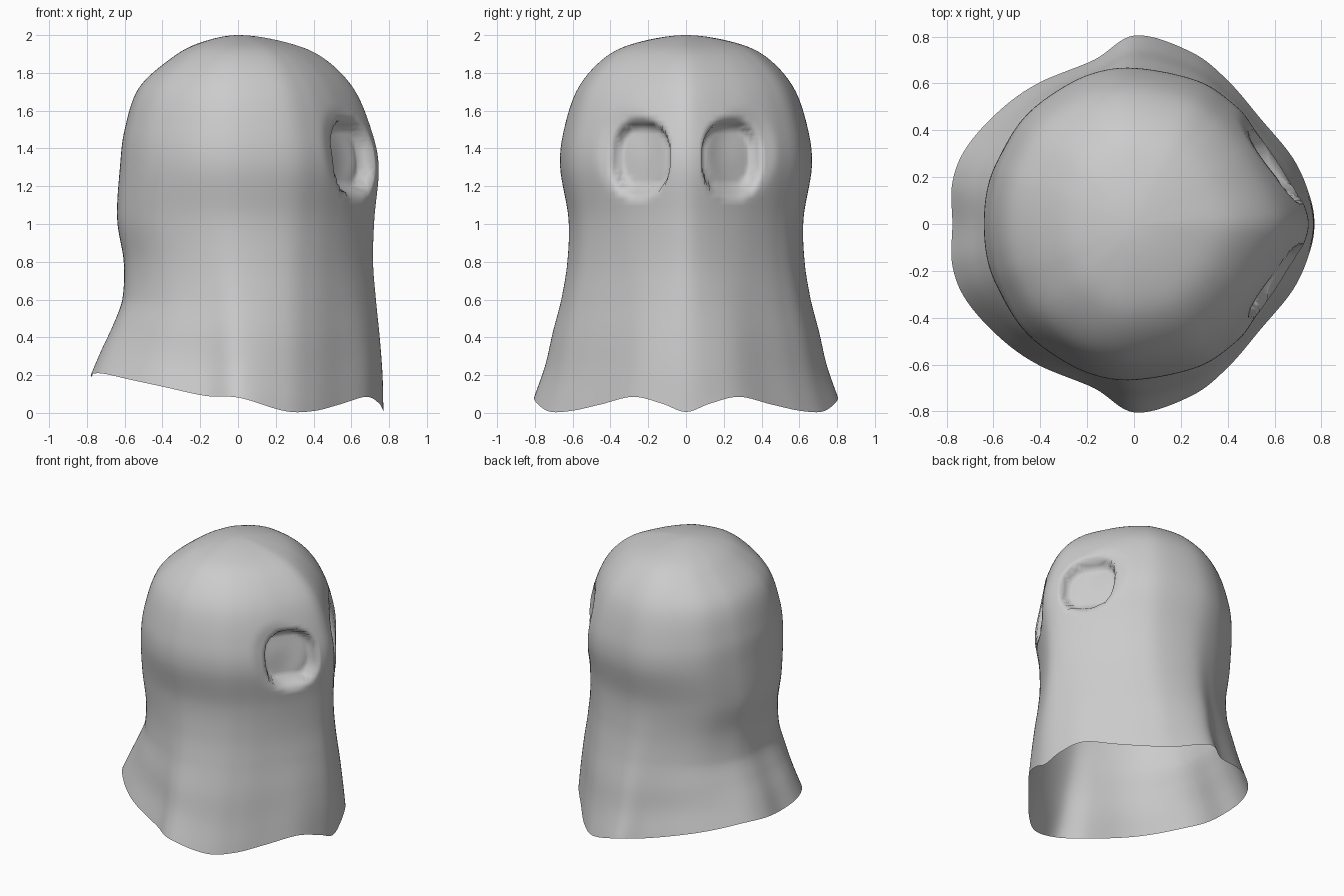
import bpy, bmesh
from mathutils import Vector

if "Cube" in bpy.data.objects:
    bpy.data.objects.remove(bpy.data.objects["Cube"])

# Half cross-sections from face (+x) round to back: x, y as fractions of extents
HEM = [(1, 0), (.97, .16), (.88, .35), (.70, .56), (.52, .76), (.32, .91), (.01, 1),
       (-.22, .87), (-.52, .75), (-.73, .61), (-.92, .41), (-1, .22), (-1, 0)]
HEAD = [(1, 0), (.965, .15), (.86, .37), (.74, .57), (.57, .77), (.36, .92), (0, 1),
        (-.30, .96), (-.58, .82), (-.78, .65), (-.92, .41), (-.98, .22), (-1, 0)]
HEM_Z = [.005, .05, .085, .045, .01, .01, .08, .09, .14, .175, .208, .205, .19]

# Vertical profile: z, front extent, back extent, half width, hem blend
ROWS = [(0, .77, .775, .805, 1), (.2, .765, .72, .745, .85), (.4, .75, .66, .705, .65),
        (.6, .73, .612, .66, .45), (.8, .715, .605, .628, .25), (1.03, .722, .64, .622, .1),
        (1.3, .745, .625, .665, 0), (1.5, .705, .60, .645, 0), (1.72, .61, .525, .57, 0),
        (1.88, .45, .35, .43, 0), (1.96, .26, .20, .26, 0), (2, 0, 0, 0, 0)]
STEPS = 8


def spline(a, b, c, d, t):
    return [.5 * (2*q + (r - p)*t + (2*p - 5*q + 4*r - s)*t*t + (3*q - p - 3*r + s)*t**3)
            for p, q, r, s in zip(a, b, c, d)]


def refine_ring(pts):
    n = len(pts)
    return [spline(pts[i - 1], pts[i], pts[(i + 1) % n], pts[(i + 2) % n], k / STEPS)
            for i in range(n) for k in range(STEPS)]


def refine_profile(rows):
    first = [2*a - b for a, b in zip(rows[0], rows[1])]
    z, f, b, w, t = rows[-2]
    pts = [first] + rows + [(z, -f, -b, -w, t)]
    out = [spline(*pts[i:i + 4], k / STEPS) for i in range(len(rows) - 1) for k in range(STEPS)]
    return out + [list(rows[-1])]


def smooth(t):
    t = max(0, min(1, t))
    return t * t * (3 - 2*t)


def eye_depth(p):
    """Sunken eye socket with a soft dip on its outer and upper side."""
    if p.x < .25:
        return 0
    y, z = abs(p.y), p.z
    s = (abs((y - .245) / .15)**2.6 + abs((z - 1.35) / .185)**2.6) ** (1 / 2.6)
    soft = ((y - .31) / .18)**2 + ((z - 1.38) / .25)**2
    return .085 * smooth((1.08 - s) / .2) + .03 * smooth(1 - soft)


# Mirror the half sections into closed rings
half = [(*h, *k, z) for h, k, z in zip(HEM, HEAD, HEM_Z)]
back = [(a, -b, c, -d, z) for a, b, c, d, z in half[-2:0:-1]]
ring = refine_ring(half + back)

# Draped sheet, open at the bottom
bm = bmesh.new()
grid = []
for z, f, b, w, t in refine_profile(ROWS):
    row = []
    for hx, hy, kx, ky, hem in ring:
        x, y = kx + (hx - kx)*t, ky + (hy - ky)*t
        hz = max(0, hem) * max(0, 1 - z / .6)
        p = Vector((x * (f if x > 0 else b), y * w, max(0, z) + hz))
        inward = Vector((-.93, -.37 if p.y > 0 else .37, 0))
        row.append(bm.verts.new(p + inward * eye_depth(p)))
    grid.append(row)
for lo, hi in zip(grid, grid[1:]):
    for i in range(len(ring)):
        j = (i + 1) % len(ring)
        bm.faces.new((lo[i], lo[j], hi[j], hi[i]))
bmesh.ops.remove_doubles(bm, verts=bm.verts, dist=.0005)
for face in bm.faces:
    face.smooth = True
mesh = bpy.data.meshes.new("draped_sheet")
bm.to_mesh(mesh)
bm.free()
bpy.context.collection.objects.link(bpy.data.objects.new("draped_sheet", mesh))
